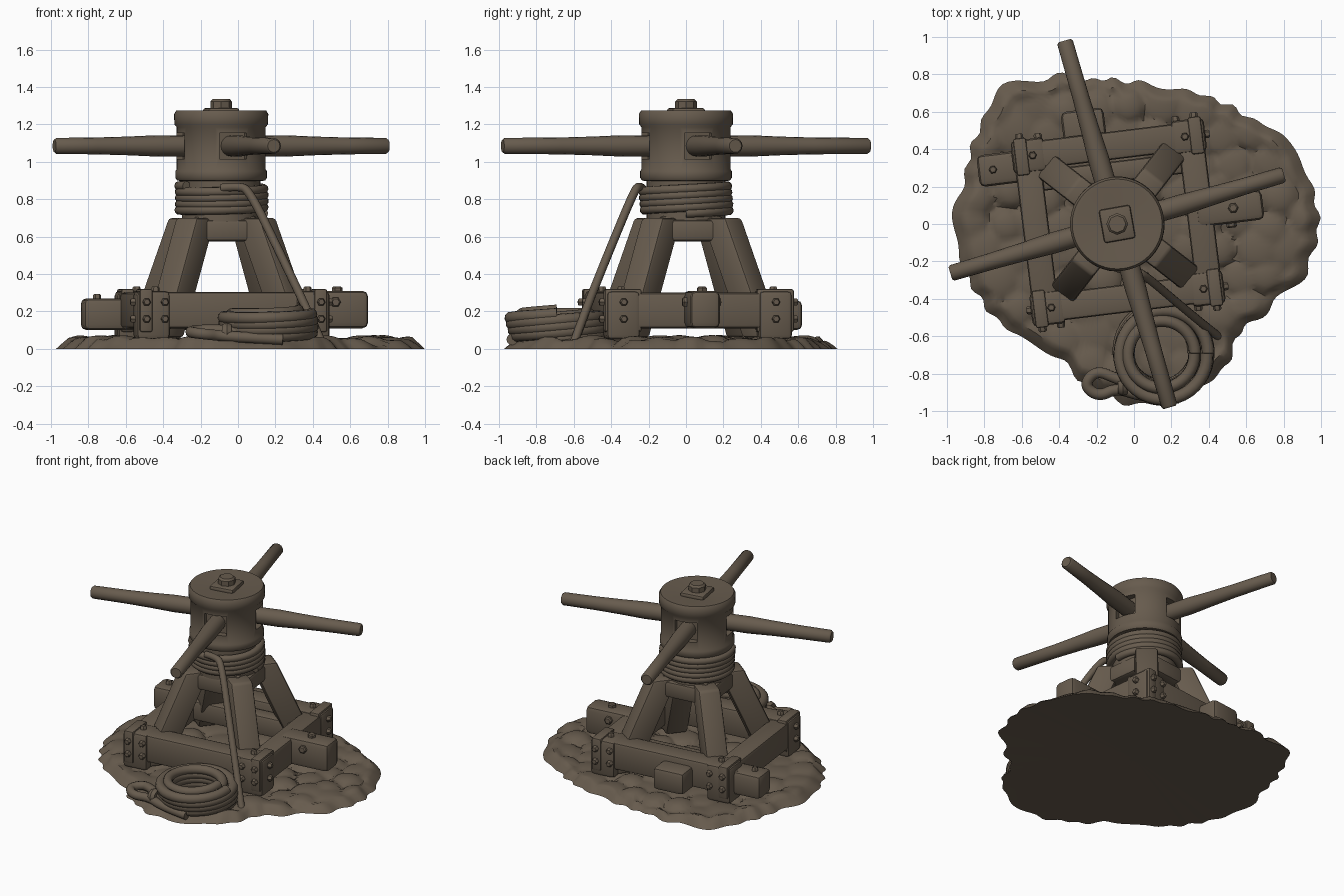
import bpy, bmesh, math, random
from mathutils import Matrix, Vector

random.seed(4)
cube = bpy.data.objects.get("Cube")
if cube:
    bpy.data.objects.remove(cube, do_unlink=True)

wood = bpy.data.materials.new("weathered_brown")
wood.use_nodes = True
COLOUR = (0.135, 0.105, 0.075, 1)
wood.diffuse_color = COLOUR
wood.node_tree.nodes["Principled BSDF"].inputs["Base Color"].default_value = COLOUR

parts = []
FRAME = Matrix.Translation((-0.085, 0.01, 0)) @ Matrix.Rotation(math.radians(7), 4, "Z")
AXIS = Matrix.Translation((-0.09, 0.0, 0))


def add(name, mesh):
    ob = bpy.data.objects.new(name, mesh)
    bpy.context.scene.collection.objects.link(ob)
    mesh.materials.clear()
    mesh.materials.append(wood)
    parts.append(ob)
    return ob


def finish(name, bm, matrix=None):
    bmesh.ops.recalc_face_normals(bm, faces=bm.faces)
    if matrix:
        bm.transform(matrix)
    mesh = bpy.data.meshes.new(name)
    bm.to_mesh(mesh)
    bm.free()
    return add(name, mesh)


def block(name, low, high, sx, sy, yaw=0, bevel=0.018, matrix=FRAME):
    """Bevelled timber between two level ends, leaning if they are offset."""
    bm = bmesh.new()
    bmesh.ops.create_cube(bm, size=1)
    low, high = Vector(low), Vector(high)
    turn = Matrix.Rotation(math.radians(yaw), 3, "Z")
    for v in bm.verts:
        base = high if v.co.z > 0 else low
        v.co = base + turn @ Vector((v.co.x * sx, v.co.y * sy, 0))
    bmesh.ops.bevel(bm, geom=bm.edges[:], offset=bevel, segments=2, affect="EDGES", profile=0.5)
    return finish(name, bm, matrix)


def beam(name, x, y, sx, sy, z0, z1, bevel=0.02):
    return block(name, (x, y, z0), (x, y, z1), sx, sy, bevel=bevel)


def lathe(name, profile, segs, matrix):
    """Turned solid from (radius, height) pairs, capped at both ends."""
    bm = bmesh.new()
    rings = [[bm.verts.new((r * math.cos(a), r * math.sin(a), z))
              for a in (math.tau * i / segs for i in range(segs))] for r, z in profile]
    for a, b in zip(rings, rings[1:]):
        for i in range(segs):
            j = (i + 1) % segs
            bm.faces.new((a[i], a[j], b[j], b[i]))
    bm.faces.new(rings[0])
    bm.faces.new(rings[-1])
    return finish(name, bm, matrix)


def rope(name, points, radius, smooth=False):
    curve = bpy.data.curves.new(name, "CURVE")
    curve.dimensions = "3D"
    curve.bevel_depth, curve.bevel_resolution = radius, 3
    curve.use_fill_caps = True
    spline = curve.splines.new("NURBS" if smooth else "POLY")
    spline.points.add(len(points) - 1)
    for p, co in zip(spline.points, points):
        p.co = (*co, 1)
    if smooth:
        spline.order_u, spline.use_endpoint_u, spline.resolution_u = 3, True, 8
    tmp = bpy.data.objects.new(name + "_path", curve)
    bpy.context.scene.collection.objects.link(tmp)
    bpy.context.view_layer.update()
    mesh = bpy.data.meshes.new_from_object(tmp.evaluated_get(bpy.context.evaluated_depsgraph_get()))
    bpy.data.objects.remove(tmp, do_unlink=True)
    return add(name, mesh)


# Cobbled ground: uneven outline, rounded stones as a height field
OUTLINE = [1.0, .98, .94, .84, .80, .76, .77, .81, .92, 1.03, .98, .95,
           .98, .95, .92, .87, .83, .91, .98, .99, .93, .82, .87, .97]
stones = []
for row in range(-7, 8):
    for col in range(-7, 8):
        stones.append((col * 0.18 + (row % 2) * 0.09 + random.uniform(-.04, .04),
                       row * 0.155 + random.uniform(-.04, .04),
                       random.uniform(.09, .13), random.uniform(.025, .05)))


def edge_radius(a):
    f = a / math.tau * len(OUTLINE)
    i = int(f)
    s = (1 - math.cos(math.pi * (f - i))) / 2
    r = OUTLINE[i % 24] * (1 - s) + OUTLINE[(i + 1) % 24] * s
    return r - 0.012 + 0.012 * math.sin(a * 31 + math.sin(a * 7) * 2)


def ground_height(x, y, t):
    bump = 0
    for sx, sy, r, h in stones:
        d = ((x - sx) ** 2 + (y - sy) ** 2) / (r * r)
        if d < 1:
            bump = max(bump, h * (1 - d) ** 0.5)
    return (0.02 + bump) * min(1, (1 - t) * 14) + 0.004


bm = bmesh.new()
SEGS, RINGS = 200, 44
centre = bm.verts.new((0, 0, 0.04))
under = bm.verts.new((0, 0, 0.02))
rings = []
for k in range(1, RINGS + 1):
    t = k / RINGS
    ring = []
    for i in range(SEGS):
        a = math.tau * i / SEGS
        x, y = t * edge_radius(a) * math.cos(a), t * edge_radius(a) * math.sin(a)
        ring.append(bm.verts.new((x, y, ground_height(x, y, t) if k < RINGS else 0)))
    rings.append(ring)
for i in range(SEGS):
    j = (i + 1) % SEGS
    bm.faces.new((centre, rings[0][i], rings[0][j]))
    bm.faces.new((under, rings[-1][j], rings[-1][i]))
    for a, b in zip(rings, rings[1:]):
        bm.faces.new((a[i], b[i], b[j], a[j]))
finish("cobbled_ground", bm)

# Square timber frame with projecting beam ends
for side, y in (("front", -0.41), ("back", 0.41)):
    beam(side + "_beam", 0, y, 1.0, 0.15, 0.11, 0.305)
for side, x in (("right", -0.44), ("left", 0.44)):
    beam(side + "_beam", x, 0, 0.14, 0.90, 0.11, 0.30)
beam("inner_back_beam", -0.02, 0.27, 0.84, 0.11, 0.12, 0.26)
beam("right_beam_end", -0.56, 0.36, 0.30, 0.17, 0.10, 0.27, 0.03)
beam("back_beam_end", -0.12, 0.52, 0.23, 0.20, 0.10, 0.26, 0.03)
beam("left_beam_end", 0.60, 0.0, 0.36, 0.16, 0.11, 0.31, 0.03)


def bolt(p, axis, r=0.022):
    turn = Vector(axis).to_track_quat("Z", "Y").to_matrix().to_4x4()
    lathe("bolt", [(r, -0.01), (r, 0.016), (r * 0.7, 0.024)], 6,
          FRAME @ Matrix.Translation(p) @ turn)


# Corner posts, leaning legs and bolts, one set per corner
for sx in (-1, 1):
    for sy in (-1, 1):
        beam("corner_post", sx * 0.43, sy * 0.41, 0.18, 0.18, 0.05, 0.31, 0.025)
        block("leg", (sx * 0.36, sy * 0.36, 0.06), (sx * 0.16, sy * 0.16, 0.70),
              0.17, 0.15, yaw=45 * sx * sy)
        beam("corner_strap", sx * 0.47, sy * 0.41, 0.07, 0.20, 0.09, 0.32, 0.012)
        bolt((sx * 0.41, sy * 0.41, 0.31), (0, 0, 1))
        for z in (0.16, 0.25):
            bolt((sx * 0.52, sy * 0.41, z), (sx, 0, 0))
            bolt((sx * 0.37, sy * 0.50, z), (0, sy, 0))
            bolt((sx * 0.47, sy * 0.51, z), (0, sy, 0))
for y in (-1, 1):
    bolt((0.60, y * 0.08, 0.25), (0, y, 0), 0.028)
bolt((0.62, 0.0, 0.31), (0, 0, 1), 0.028)
bolt((-0.63, 0.36, 0.27), (0, 0, 1))

# Crosspieces and deck that carry the drum
for s in (-1, 1):
    beam("crosspiece", 0, s * 0.17, 0.30, 0.09, 0.575, 0.69)
    beam("side_crosspiece", s * 0.17, 0, 0.09, 0.30, 0.575, 0.69)
beam("deck", 0, 0, 0.34, 0.34, 0.60, 0.71)

# Turned drum with a square socket cut for each bar
lathe("drum_neck", [(0.21, 0.68), (0.21, 0.93)], 40, AXIS)
drum = lathe("drum_head", [(0.20, 0.895), (0.235, 0.90), (0.245, 0.915), (0.245, 0.95),
                           (0.238, 0.96), (0.238, 1.185), (0.25, 1.20), (0.252, 1.255),
                           (0.24, 1.275), (0.215, 1.275), (0.10, 1.262)], 48, AXIS)
BAR_Z = 1.085
for k, (angle, length) in enumerate(((16.5, 0.93), (106, 1.02), (196.5, 0.93), (286, 1.02))):
    a = math.radians(angle)
    aim = AXIS @ Matrix.Translation((0, 0, BAR_Z)) @ Matrix.Rotation(a, 4, "Z")
    bm = bmesh.new()
    bmesh.ops.create_cube(bm, size=1)
    bm.transform(Matrix.Translation((0.25, 0, 0)) @ Matrix.Diagonal((0.12, 0.15, 0.14, 1)))
    cutter = finish("socket_cutter", bm, aim)
    parts.remove(cutter)
    cutter.hide_render = True
    cutter.hide_set(True)
    cutter.display_type = "WIRE"
    cut = drum.modifiers.new("socket", "BOOLEAN")
    cut.object, cut.operation, cut.solver = cutter, "DIFFERENCE", "EXACT"
    lathe("push_bar", [(0.055, 0.1), (0.057, 0.36), (0.050, 0.52), (0.045, 0.7),
                       (0.043, length - 0.012), (0.034, length)], 16,
          aim @ Matrix.Rotation(math.pi / 2, 4, "Y"))
bpy.context.view_layer.update()
baked = bpy.data.meshes.new_from_object(drum.evaluated_get(bpy.context.evaluated_depsgraph_get()))
for ob in [o for o in bpy.data.objects if o.name.startswith("socket_cutter")]:
    bpy.data.objects.remove(ob, do_unlink=True)
drum.modifiers.clear()
drum.data = baked

# Cap plate and spindle nut
block("cap_plate", (0, 0, 1.25), (0, 0, 1.288), 0.17, 0.18, 10, 0.014, AXIS)
lathe("spindle_nut", [(0.058, 1.27), (0.058, 1.322), (0.046, 1.335)], 8, AXIS)


def helix(cx, cy, z0, z1, radius, turns, tilt=0.0, wobble=0.004):
    n = int(turns * 40)
    pts = []
    for i in range(n + 1):
        a = math.tau * i / 40
        r = radius + wobble * math.sin(a * 0.37 * 3)
        y = r * math.sin(a)
        pts.append((cx + r * math.cos(a), cy + y, z0 + (z1 - z0) * i / n + tilt * y))
    return pts


# Rope: wound on the neck, running down, coiled on the ground, and an eye
rope("wound_rope", helix(-0.09, 0, 0.725, 0.875, 0.226, 4.6, 0.03), 0.025)
rope("running_rope", [(-0.09, -0.235, 0.86), (0.0, -0.25, 0.87), (0.06, -0.275, 0.85),
                      (0.23, -0.42, 0.50), (0.35, -0.52, 0.25), (0.45, -0.60, 0.03)], 0.023, True)
rope("coil_outer", helix(0.15, -0.69, 0.055, 0.185, 0.235, 4, 0.05, 0.014), 0.034)
rope("coil_inner", helix(0.14, -0.69, 0.06, 0.205, 0.178, 4, 0.05, 0.01), 0.032)
rope("rope_eye", [(0.24, -0.93, 0.05), (0.05, -0.925, 0.06), (-0.09, -0.875, 0.07),
                  (-0.19, -0.925, 0.08), (-0.27, -0.86, 0.09), (-0.20, -0.78, 0.10),
                  (-0.09, -0.83, 0.10), (0.06, -0.88, 0.09)], 0.03, True)
lathe("eye_binding", [(0.045, -0.025), (0.055, 0), (0.045, 0.025)], 14,
      Matrix.Translation((-0.06, -0.865, 0.085)) @ Matrix.Rotation(math.pi / 2, 4, "Y"))

# Smooth shading with sharp corners kept
bpy.ops.object.select_all(action="DESELECT")
for ob in parts:
    ob.select_set(True)
bpy.context.view_layer.objects.active = parts[0]
bpy.ops.object.shade_smooth_by_angle(angle=math.radians(40))
